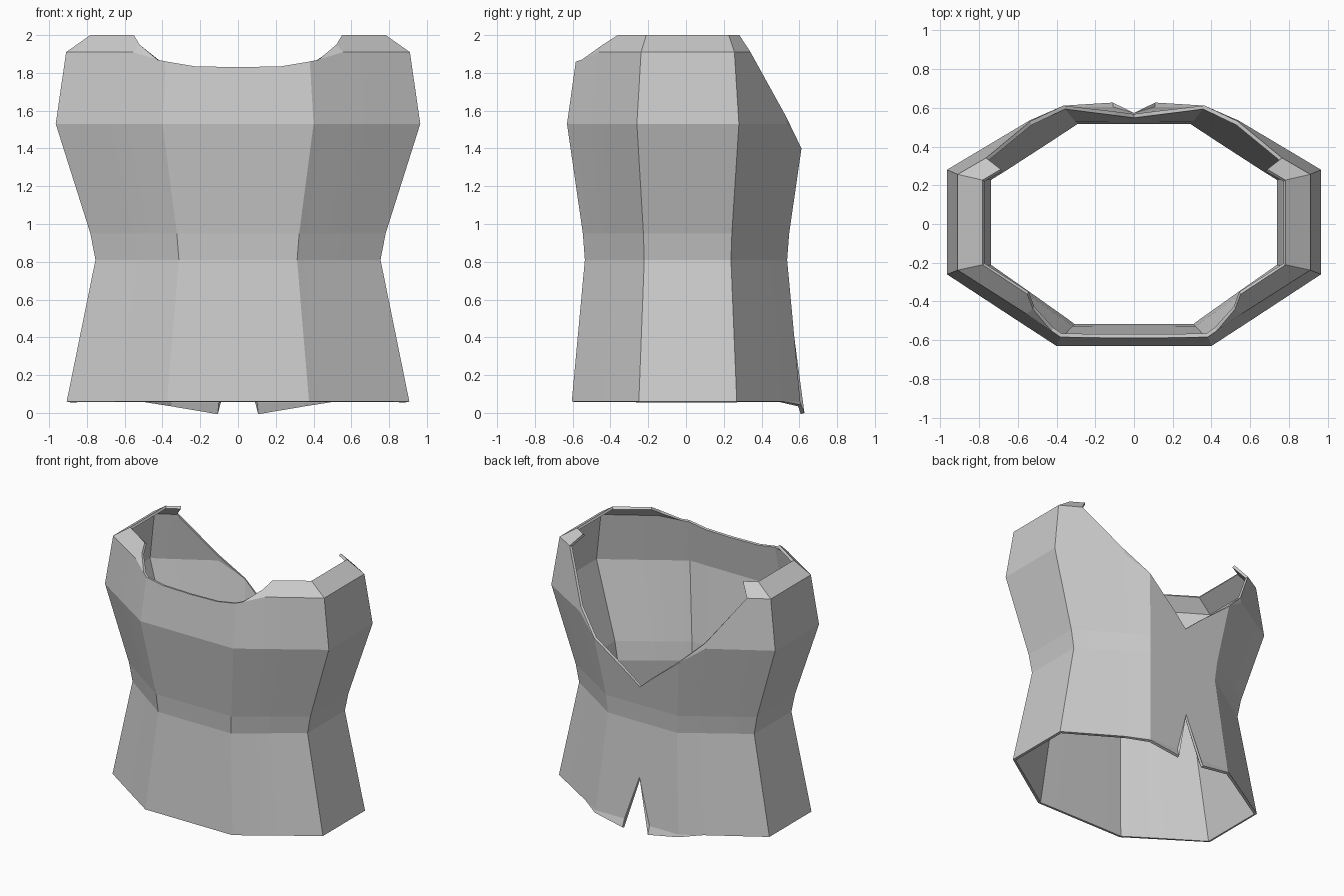
import bpy

if "Cube" in bpy.data.objects:
    bpy.data.objects.remove(bpy.data.objects["Cube"])

# Vertical profile: height, width scale, depth scale
PROFILE = [(0.0, .955, .995), (.06, .94, .96), (.81, .782, .85), (.95, .81, .867),
           (1.53, 1, 1), (1.91, .943, .915), (2.0, .81, .81)]

# Half cross-section at the chest, front to back: x, y, hem height, neckline height
COLUMNS = [(0, -.63, .06, 1.83), (.24, -.63, .06, 1.835), (.40, -.63, .06, 1.86),
           (.45, -.597, .06, 1.87), (.59, -.506, .06, 1.95), (.68, -.447, .06, 2.0),
           (.965, -.26, .06, 2.0), (.965, .28, .06, 2.0),
           (.85, .349, .06, 2.0), (.81, .373, .06, 1.91), (.54, .534, .06, 1.57),
           (.38, .63, .042, 1.40), (.115, .63, 0.0, 1.19), (0, .63, .40, 1.10)]


def scale_at(z):
    """Width and depth scale of the profile at height z."""
    for (z0, a0, b0), (z1, a1, b1) in zip(PROFILE, PROFILE[1:]):
        if z <= z1:
            t = (z - z0) / (z1 - z0)
            return a0 + (a1 - a0) * t, b0 + (b1 - b0) * t
    return PROFILE[-1][1:]


verts, faces, index = [], [], {}


def vertex(col, level):
    """Vertex of a column at a level, clamped between hem and neckline."""
    x, y, low, high = COLUMNS[col]
    z = min(max(PROFILE[level][0], low), high)
    key = (col, round(z, 4))
    if key not in index:
        sx, sy = scale_at(z)
        index[key] = len(verts)
        verts.append((x * sx, y * sy, z))
    return index[key]


# Skin of the right half; clamped corners collapse to triangles
for c in range(len(COLUMNS) - 1):
    for k in range(len(PROFILE) - 1):
        quad = [vertex(c, k), vertex(c + 1, k), vertex(c + 1, k + 1), vertex(c, k + 1)]
        face = list(dict.fromkeys(quad))
        if len(face) > 2:
            faces.append(face)

mesh = bpy.data.meshes.new("bodice")
mesh.from_pydata(verts, [], faces)
bodice = bpy.data.objects.new("bodice", mesh)
bpy.context.collection.objects.link(bodice)

# Left half and cloth thickness
mirror = bodice.modifiers.new("mirror", 'MIRROR')
mirror.use_clip = True
mirror.merge_threshold = 0.001
shell = bodice.modifiers.new("thickness", 'SOLIDIFY')
shell.thickness = 0.02
shell.offset = -1
